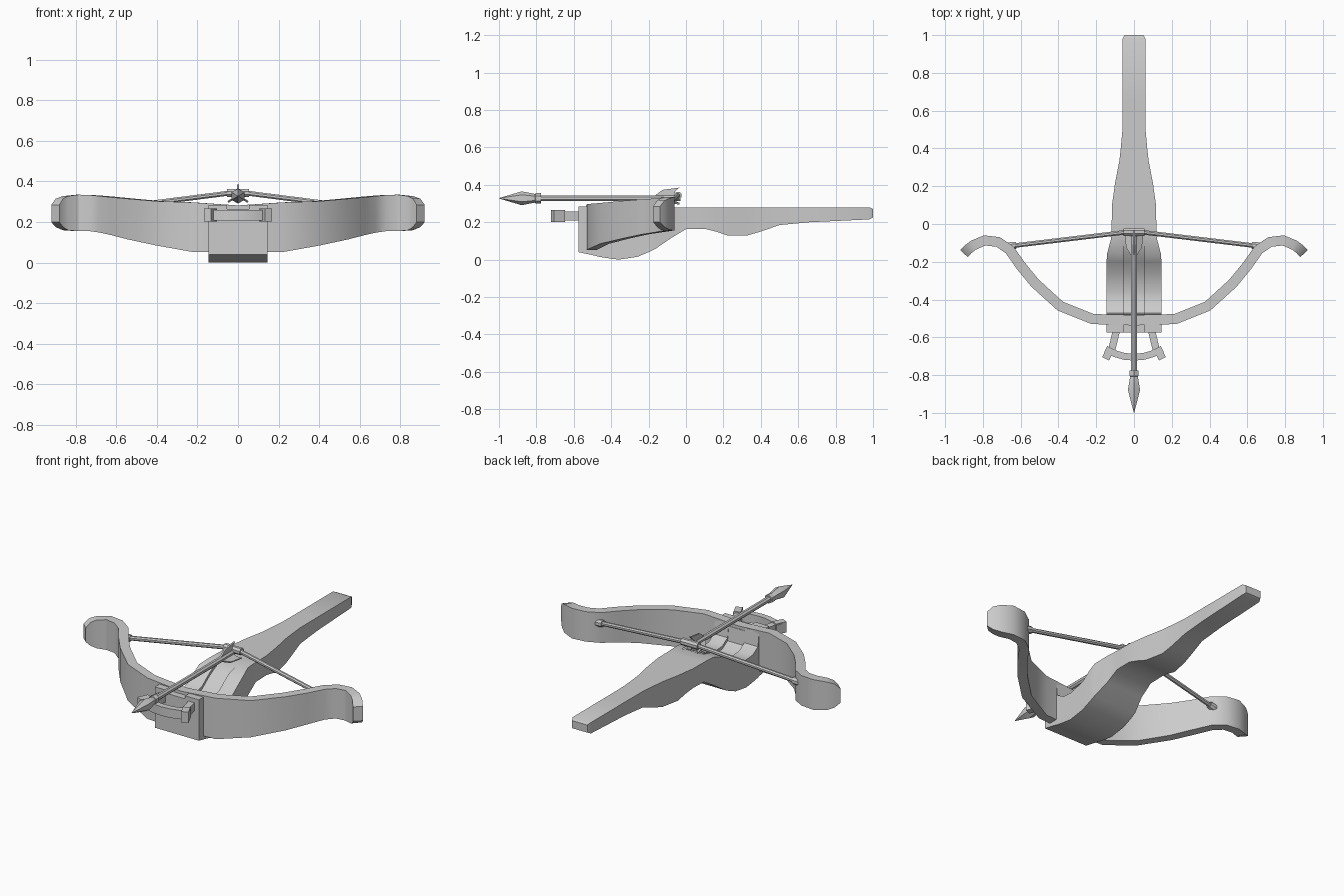
import bpy, bmesh, math
from mathutils import Vector, Matrix

if "Cube" in bpy.data.objects:
    bpy.data.objects.remove(bpy.data.objects["Cube"])


def finish(name, bm, angle=30):
    bmesh.ops.remove_doubles(bm, verts=bm.verts, dist=0.0005)
    bmesh.ops.recalc_face_normals(bm, faces=bm.faces)
    me = bpy.data.meshes.new(name)
    bm.to_mesh(me)
    bm.free()
    ob = bpy.data.objects.new(name, me)
    bpy.context.collection.objects.link(ob)
    bpy.ops.object.select_all(action='DESELECT')
    ob.select_set(True)
    bpy.context.view_layer.objects.active = ob
    bpy.ops.object.shade_smooth_by_angle(angle=math.radians(angle))
    return ob


def loft(name, rings, angle=30):
    """Skin a list of equal-length point rings and cap both ends."""
    bm = bmesh.new()
    rs = [[bm.verts.new(p) for p in r] for r in rings]
    n = len(rs[0])
    for a, b in zip(rs, rs[1:]):
        for i in range(n):
            bm.faces.new((a[i], a[(i + 1) % n], b[(i + 1) % n], b[i]))
    bm.faces.new(rs[0])
    bm.faces.new(rs[-1])
    return finish(name, bm, angle)


def ribbon(name, path, thick):
    """Upright strip following (x, y, top, bottom) stations."""
    rings = []
    for i, (x, y, t, b) in enumerate(path):
        p, q = path[max(i - 1, 0)], path[min(i + 1, len(path) - 1)]
        d = Vector((q[0] - p[0], q[1] - p[1])).normalized()
        nx, ny = -d.y * thick / 2, d.x * thick / 2
        rings.append([(x + nx, y + ny, b), (x + nx, y + ny, t),
                      (x - nx, y - ny, t), (x - nx, y - ny, b)])
    return loft(name, rings)


def both(half):
    """Mirror a half path that starts at x = 0 across the centre."""
    return [(-p[0], *p[1:]) for p in reversed(half[1:])] + half


def rod(name, a, b, stations, sides=8):
    """Turned rod from a to b; stations are (fraction, radius)."""
    a, b = Vector(a), Vector(b)
    q = (b - a).to_track_quat('Z', 'Y')
    rings = []
    for f, r in stations:
        c = a.lerp(b, f)
        rings.append([c + q @ Vector((r * math.cos(math.tau * (k + .5) / sides),
                                      r * math.sin(math.tau * (k + .5) / sides), 0))
                      for k in range(sides)])
    return loft(name, rings, 35)


def box(name, loc, size, rot=0):
    bm = bmesh.new()
    m = Matrix.Translation(loc) @ Matrix.Rotation(rot, 4, 'Z') @ Matrix.Diagonal((*size, 1))
    bmesh.ops.create_cube(bm, size=1, matrix=m)
    return finish(name, bm)


# Stock: stations of (y, half width, top, bottom), with a bolt groove in front
stock = [(-.575, .145, .283, .04), (-.48, .145, .283, .02), (-.47, .145, .2, .016),
         (-.42, .145, .17, .008), (-.36, .145, .165, 0), (-.26, .145, .19, .015),
         (-.2, .145, .235, .04), (-.16, .143, .26, .06), (-.08, .122, .28, .115),
         (0, .118, .28, .163), (.1, .117, .28, .165), (.16, .108, .28, .15),
         (.22, .1, .28, .13), (.33, .078, .28, .13), (.4, .07, .28, .15),
         (.5, .061, .28, .185), (.66, .06, .28, .2), (.98, .06, .28, .215),
         (1, .05, .27, .225)]
rings = []
for y, w, t, b in stock:
    g = min(.055, w * .8)
    d = .018 if y < -.1 else 0
    rings.append([(-w, y, b), (w, y, b), (w, y, t), (g, y, t), (g, y, t - d),
                  (-g, y, t - d), (-g, y, t), (-w, y, t)])
loft("stock", rings)

# Bow limbs: one recurved strip, deeper at the middle
limb = [(0, -.51, .282, .05), (.22, -.503, .297, .053), (.39, -.435, .303, .085),
        (.525, -.312, .315, .115), (.6, -.22, .322, .135), (.66, -.135, .328, .148),
        (.72, -.095, .333, .155), (.79, -.087, .335, .155), (.85, -.112, .328, .16),
        (.88, -.135, .315, .175), (.9, -.157, .285, .2)]
ribbon("bow", both(limb), .054)

# String halves with end sleeves, and the middle serving
for s, side in ((1, "right"), (-1, "left")):
    a, b = Vector((s * .04, -.043, .343)), Vector((s * .69, -.121, .26))
    rod("string_" + side, a, b, [(0, .013), (1, .013)])
    rod("string_sleeve_" + side, a.lerp(b, .9), b, [(0, .018), (.15, .022), (1, .022)])
rod("string_serving", (-.055, -.043, .343), (.055, -.043, .343), [(0, .021), (1, .021)])

# Bolt shaft, head and three fins
rod("bolt_shaft", (0, -.79, .328), (0, -.03, .328), [(0, .017), (1, .017)])
rod("bolt_head", (0, -1, .328), (0, -.775, .328),
    [(0, .001), (.54, .037), (.86, .023), (.87, .027), (1, .027)], 6)
for k in range(3):
    ang = math.tau * k / 3
    u, v = Vector((math.sin(ang), 0, math.cos(ang))), Vector((math.cos(ang), 0, -math.sin(ang)))
    prof = [(-.17, .012), (-.125, .045), (-.035, .057), (-.06, .035), (-.06, .012)]
    loft("bolt_fin_%d" % (k + 1),
         [[Vector((0, y, .328)) + u * r + v * o for y, r in prof] for o in (-.005, .005)])

# Foot stirrup: curved bar, two arms and end blocks
bar = [(0, -.705, .26, .207), (.05, -.701, .26, .207), (.1, -.687, .26, .207),
       (.15, -.663, .26, .207)]
ribbon("stirrup_bar", both(bar), .036)
for s, side in ((1, "right"), (-1, "left")):
    ribbon("stirrup_arm_" + side,
           [(s * .092, -.56, .258, .209), (s * .12, -.675, .258, .209)], .038)
    box("stirrup_block_" + side, (s * .136, -.685, .234), (.04, .064, .064), s * .45)
